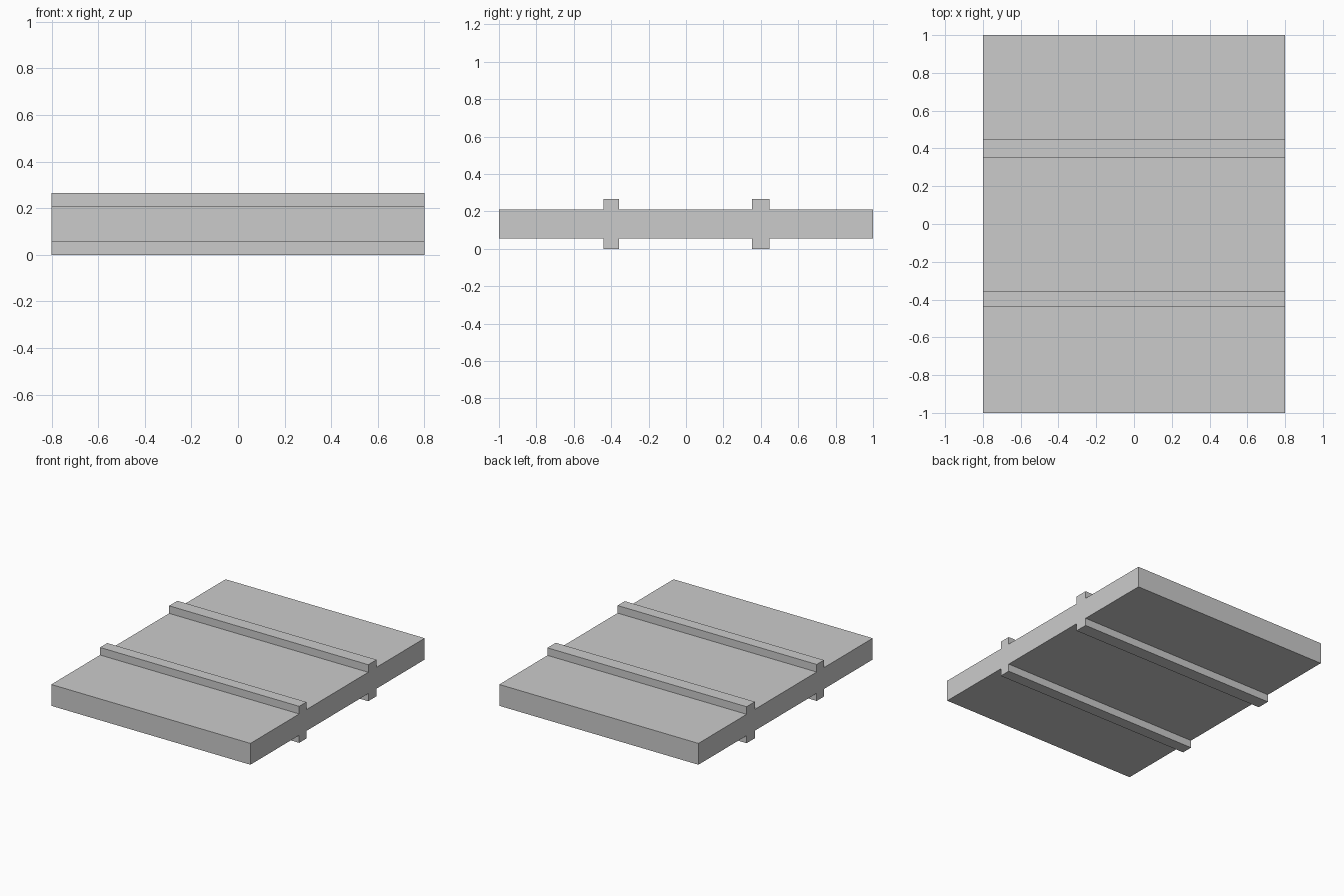
import bpy, bmesh

if "Cube" in bpy.data.objects:
    bpy.data.objects.remove(bpy.data.objects["Cube"])

HALF_X = 0.80                                     # half length along the ribs
HALF_Y = 1.00                                     # half width across the ribs
BOTTOM, TOP = 0.055, 0.21                         # slab faces
RIB_LOW, RIB_HIGH = 0.0, 0.265                    # rib ends below and above
RIBS = [(-0.44, -0.357), (0.352, 0.447)]          # y ranges of the two ribs


def edge_line(face_z, rib_z):
    """Stepped outline of one slab face, from -y to +y."""
    pts = [(-HALF_Y, face_z)]
    for y0, y1 in RIBS:
        pts += [(y0, face_z), (y0, rib_z), (y1, rib_z), (y1, face_z)]
    return pts + [(HALF_Y, face_z)]


# Ribbed slab: one cross-section swept along x
profile = edge_line(BOTTOM, RIB_LOW) + edge_line(TOP, RIB_HIGH)[::-1]
bm = bmesh.new()
end = bm.faces.new([bm.verts.new((-HALF_X, y, z)) for y, z in profile])
swept = bmesh.ops.extrude_face_region(bm, geom=[end], use_keep_orig=True)
moved = [g for g in swept["geom"] if isinstance(g, bmesh.types.BMVert)]
bmesh.ops.translate(bm, verts=moved, vec=(2 * HALF_X, 0, 0))
bmesh.ops.recalc_face_normals(bm, faces=bm.faces)

mesh = bpy.data.meshes.new("ribbed_slab")
bm.to_mesh(mesh)
bm.free()
slab = bpy.data.objects.new("ribbed_slab", mesh)
bpy.context.collection.objects.link(slab)
